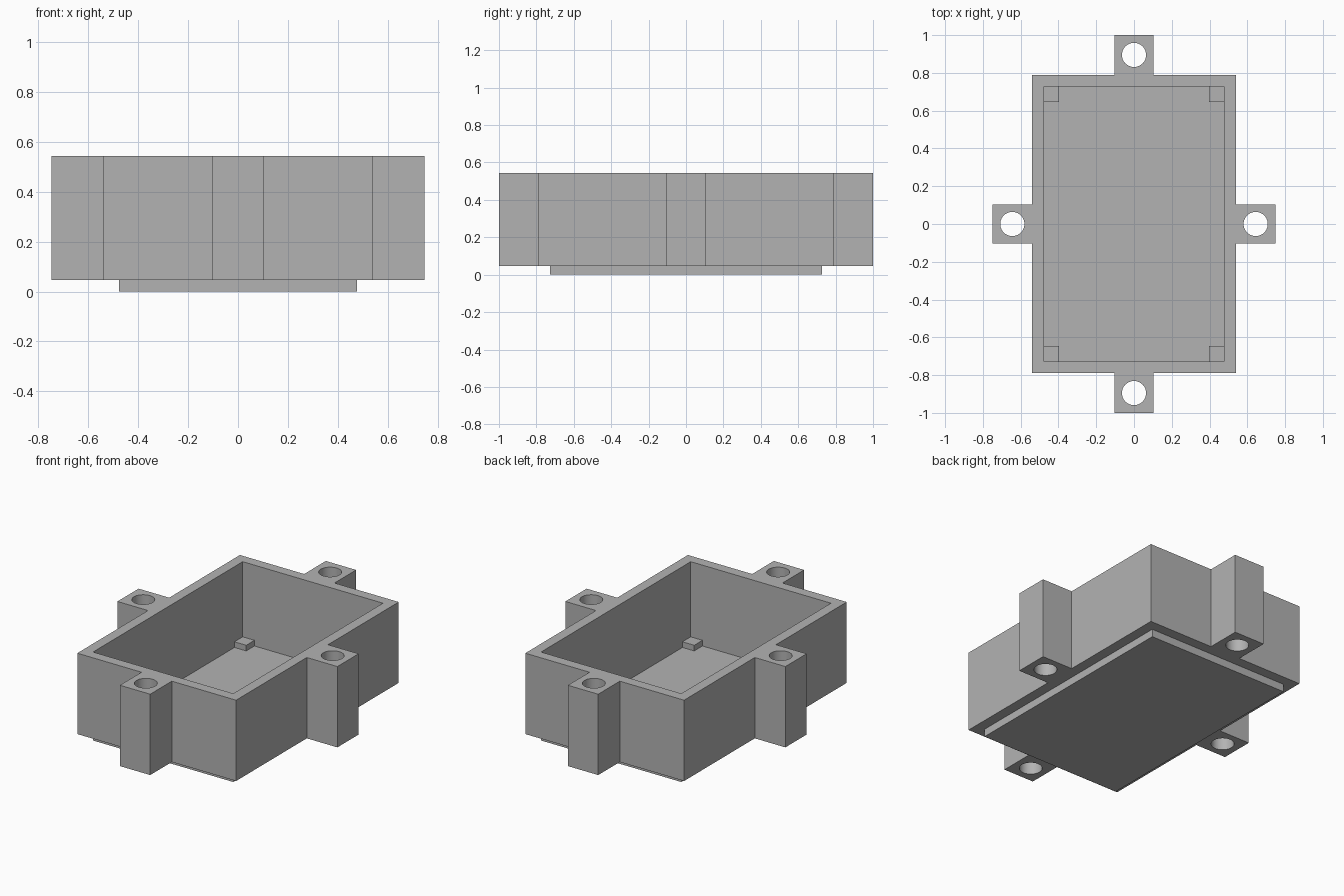
import bpy
import bmesh
from math import cos, sin, pi, radians

cube = bpy.data.objects.get("Cube")
if cube:
    bpy.data.objects.remove(cube, do_unlink=True)

# Main dimensions (half sizes in x and y)
OUT_X, OUT_Y = 0.54, 0.79      # outside of the walls
IN_X, IN_Y = 0.477, 0.727      # inside of the walls
END_X, END_Y = 0.748, 1.0      # ends of the lugs
LUG = 0.103                    # half width of a lug
HOLE = 0.064                   # hole radius
FLOOR, TOP = 0.047, 0.544
POST, POST_TOP = 0.08, 0.082

grey = bpy.data.materials.new("plain grey")
grey.use_nodes = True
colour = (0.45, 0.45, 0.45, 1)
grey.diffuse_color = colour
grey.node_tree.nodes["Principled BSDF"].inputs["Base Color"].default_value = colour


def rectangle(x0, y0, x1, y1):
    return [(x0, y0), (x1, y0), (x1, y1), (x0, y1)]


def circle(cx, cy, r, n=40):
    return [(cx + r * cos(2 * pi * i / n), cy + r * sin(2 * pi * i / n)) for i in range(n)]


def extruded(name, loops, z0, z1):
    """Fill an outline, less any inner loops, and extrude it upwards."""
    bm = bmesh.new()
    edges = []
    for loop in loops:
        verts = [bm.verts.new((x, y, z0)) for x, y in loop]
        edges += [bm.edges.new((v, verts[i - 1])) for i, v in enumerate(verts)]
    bmesh.ops.triangle_fill(bm, edges=edges, use_beauty=True, normal=(0, 0, 1))
    result = bmesh.ops.extrude_face_region(bm, geom=bm.faces[:], use_keep_orig=True)
    raised = [g for g in result["geom"] if isinstance(g, bmesh.types.BMVert)]
    bmesh.ops.translate(bm, verts=raised, vec=(0, 0, z1 - z0))
    bmesh.ops.recalc_face_normals(bm, faces=bm.faces[:])
    mesh = bpy.data.meshes.new(name)
    bm.to_mesh(mesh)
    bm.free()
    mesh.materials.append(grey)
    obj = bpy.data.objects.new(name, mesh)
    bpy.context.collection.objects.link(obj)
    return obj


# Walls and lugs: one quarter of the outline, mirrored around
quarter = [(END_X, LUG), (OUT_X, LUG), (OUT_X, OUT_Y), (LUG, OUT_Y), (LUG, END_Y)]
outline = []
for sx, sy in ((1, 1), (-1, 1), (-1, -1), (1, -1)):
    part = [(sx * x, sy * y) for x, y in quarter]
    outline += part if sx * sy > 0 else part[::-1]

hole_x, hole_y = (OUT_X + END_X) / 2, (OUT_Y + END_Y) / 2
holes = [circle(x, y, HOLE) for x, y in
         ((hole_x, 0), (-hole_x, 0), (0, hole_y), (0, -hole_y))]
walls = extruded("walls_with_lugs",
                 [outline, rectangle(-IN_X, -IN_Y, IN_X, IN_Y)] + holes, FLOOR, TOP)

# Round hole walls are smooth, everything else stays sharp
bpy.ops.object.select_all(action='DESELECT')
walls.select_set(True)
bpy.context.view_layer.objects.active = walls
bpy.ops.object.shade_smooth_by_angle(angle=radians(30))

# Floor plate standing proud of the underside
extruded("floor_plate", [rectangle(-IN_X, -IN_Y, IN_X, IN_Y)], 0, FLOOR)

# Small support posts in the inner corners
for x_name, sx in (("left", 1), ("right", -1)):
    for y_name, sy in (("front", -1), ("back", 1)):
        extruded(f"corner_post_{y_name}_{x_name}",
                 [rectangle(sx * IN_X, sy * IN_Y, sx * (IN_X - POST), sy * (IN_Y - POST))],
                 FLOOR, POST_TOP)
